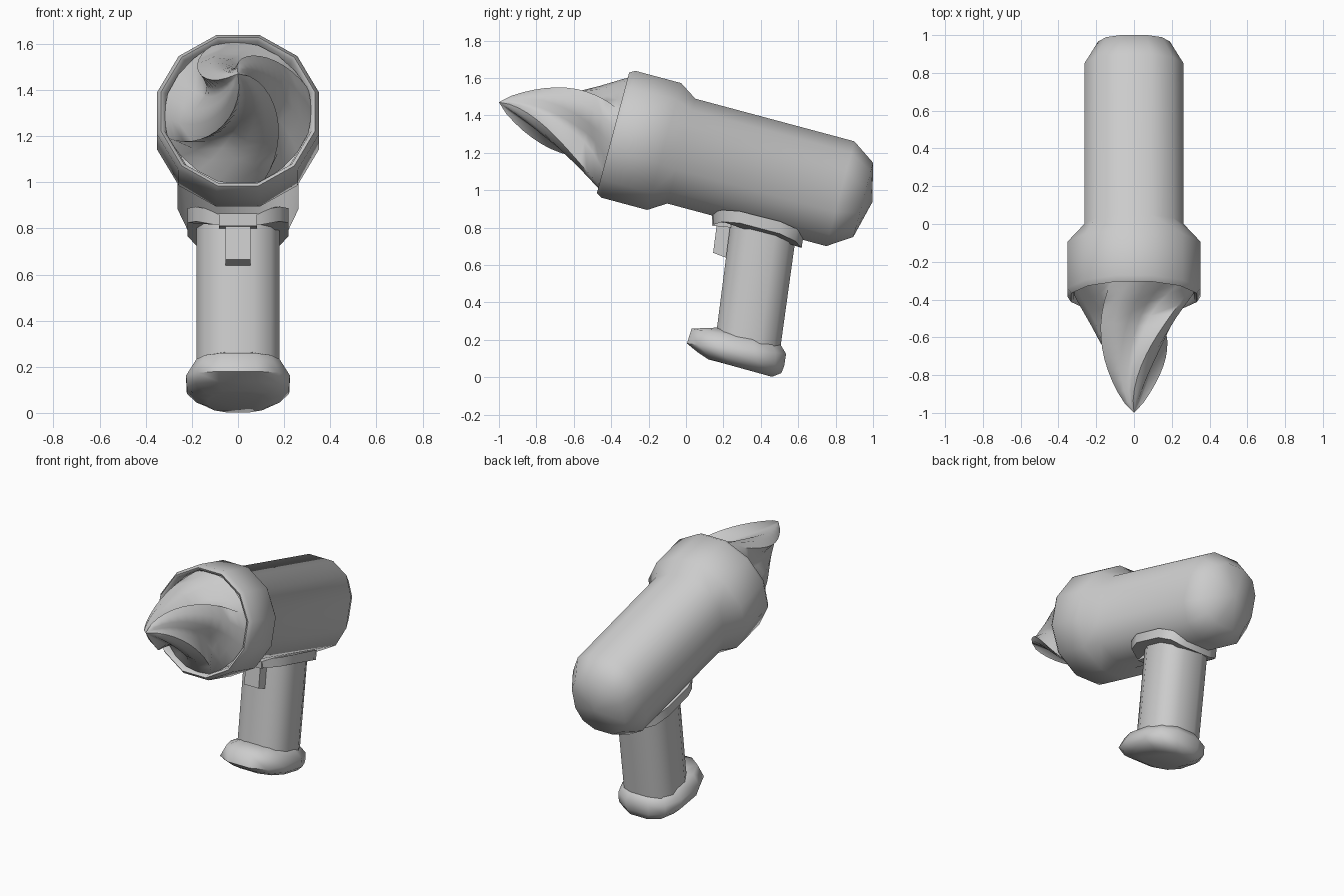
import bpy, bmesh, math
from mathutils import Vector

if "Cube" in bpy.data.objects:
    bpy.data.objects.remove(bpy.data.objects["Cube"])

TILT = math.radians(15)
FORWARD = Vector((0, -math.cos(TILT), math.sin(TILT)))
UP = Vector((0, math.sin(TILT), math.cos(TILT)))
CENTRE = 1.161  # height of the barrel axis, measured along UP

grey = bpy.data.materials.new("grey")
grey.use_nodes = True
grey.diffuse_color = (0.6, 0.6, 0.6, 1)
grey.node_tree.nodes["Principled BSDF"].inputs["Base Color"].default_value = (0.6, 0.6, 0.6, 1)


def skin(name, rings):
    """Join equal-sized rings of points into a closed, smooth-shaded skin."""
    bm = bmesh.new()
    loops = [[bm.verts.new(p) for p in points] for points in rings]
    n = len(loops[0])
    for a, b in zip(loops, loops[1:]):
        for i in range(n):
            j = (i + 1) % n
            bm.faces.new((a[i], a[j], b[j], b[i]))
    bm.faces.new(loops[0])
    bm.faces.new(loops[-1])
    bmesh.ops.remove_doubles(bm, verts=bm.verts, dist=0.0005)
    bmesh.ops.recalc_face_normals(bm, faces=bm.faces)
    mesh = bpy.data.meshes.new(name)
    bm.to_mesh(mesh)
    bm.free()
    mesh.materials.append(grey)
    obj = bpy.data.objects.new(name, mesh)
    bpy.context.collection.objects.link(obj)
    bpy.ops.object.select_all(action='DESELECT')
    obj.select_set(True)
    bpy.context.view_layer.objects.active = obj
    bpy.ops.object.shade_smooth_by_angle(angle=math.radians(65))


def ring(p, q, width, n=12, power=1.0):
    """Oval ring through side-view points p and q (y, z), with half width in x."""
    p, q = Vector((0, *p)), Vector((0, *q))
    mid, half = (p + q) / 2, (p - q) / 2
    top = math.cos(math.pi / n)
    points = []
    for k in range(n):
        a = (k + 0.5) * math.tau / n
        c, s = (math.copysign(min(1, abs(v) / top) ** power, v)
                for v in (math.cos(a), math.sin(a)))
        points.append(mid + half * c + Vector((width * s, 0, 0)))
    return points


def on_axis(s, h):
    v = FORWARD * s + UP * (CENTRE + h)
    return v.y, v.z


# Barrel with domed rear, flared collar and shallow mouth: along, half height, half width, power
barrel = [(-0.72, 0, 0, 1), (-0.67, 0.205, 0.19, 0.8), (-0.543, 0.29, 0.262, 0.8),
          (0.337, 0.29, 0.262, 0.8), (0.432, 0.351, 0.351, 1), (0.686, 0.351, 0.351, 1),
          (0.715, 0.333, 0.333, 1), (0.705, 0.318, 0.318, 1), (0.60, 0.30, 0.30, 1)]
skin("barrel", [ring(on_axis(s, h), on_axis(s, -h), w, power=e) for s, h, w, e in barrel])

# Drill bit: fills the mouth, then four swept ridges with a gentle rise and a steep drop
flute = [1.0, 0.62, 0.6, 0.78, 0.92]
count = 4 * len(flute)
base, tip = 0.685, 1.347
bit = []
for step in range(13):
    u = step / 12
    radius = 0.325 * (1 - u) ** 0.75
    turn = math.radians(20 + 82 * u)
    depth = min(1, 0.1 + 4 * u)
    points = []
    for k in range(count):
        a = turn + k * math.tau / count
        r = radius * (1 - depth * (1 - flute[k % len(flute)]))
        points.append(FORWARD * (base + (tip - base) * u) + UP * (CENTRE + r * math.sin(a))
                      + Vector((r * math.cos(a), 0, 0)))
    bit.append(points)
skin("drill_bit", bit)

# Grip, running up into the barrel
skin("grip", [ring((0.16, 0.22), (0.505, 0.16), 0.18, power=0.75),
              ring((0.25, 0.92), (0.605, 0.88), 0.18, power=0.75)])

# Foot of the grip, with a lip to the front
foot = [((0.165, 0.265), (0.48, 0.185), 0.13), ((0.03, 0.26), (0.505, 0.175), 0.18),
        ((0.005, 0.18), (0.535, 0.125), 0.225), ((0.06, 0.135), (0.525, 0.06), 0.222),
        ((0.12, 0.095), (0.51, 0.022), 0.18), ((0.16, 0.085), (0.46, 0.002), 0.13)]
skin("foot", [ring(p, q, w, power=0.75) for p, q, w in foot])

# Mounting plate: a thin saddle curved up around the underside of the barrel
plate = [((0.145, 0.805), (0.615, 0.68)), ((0.14, 0.868), (0.625, 0.745))]
skin("mounting_plate", [[v + UP * 0.055 * (v.x / 0.22) ** 2
                         for v in ring(p, q, 0.22, power=0.6)] for p, q in plate])

# Trigger and the catch above it
skin("trigger", [ring((0.145, 0.665), (0.25, 0.625), 0.055, n=4),
                 ring((0.165, 0.82), (0.28, 0.82), 0.055, n=4)])
skin("catch", [ring((0.138, 0.81), (0.24, 0.80), 0.082, n=4),
               ring((0.138, 0.868), (0.24, 0.868), 0.082, n=4)])
